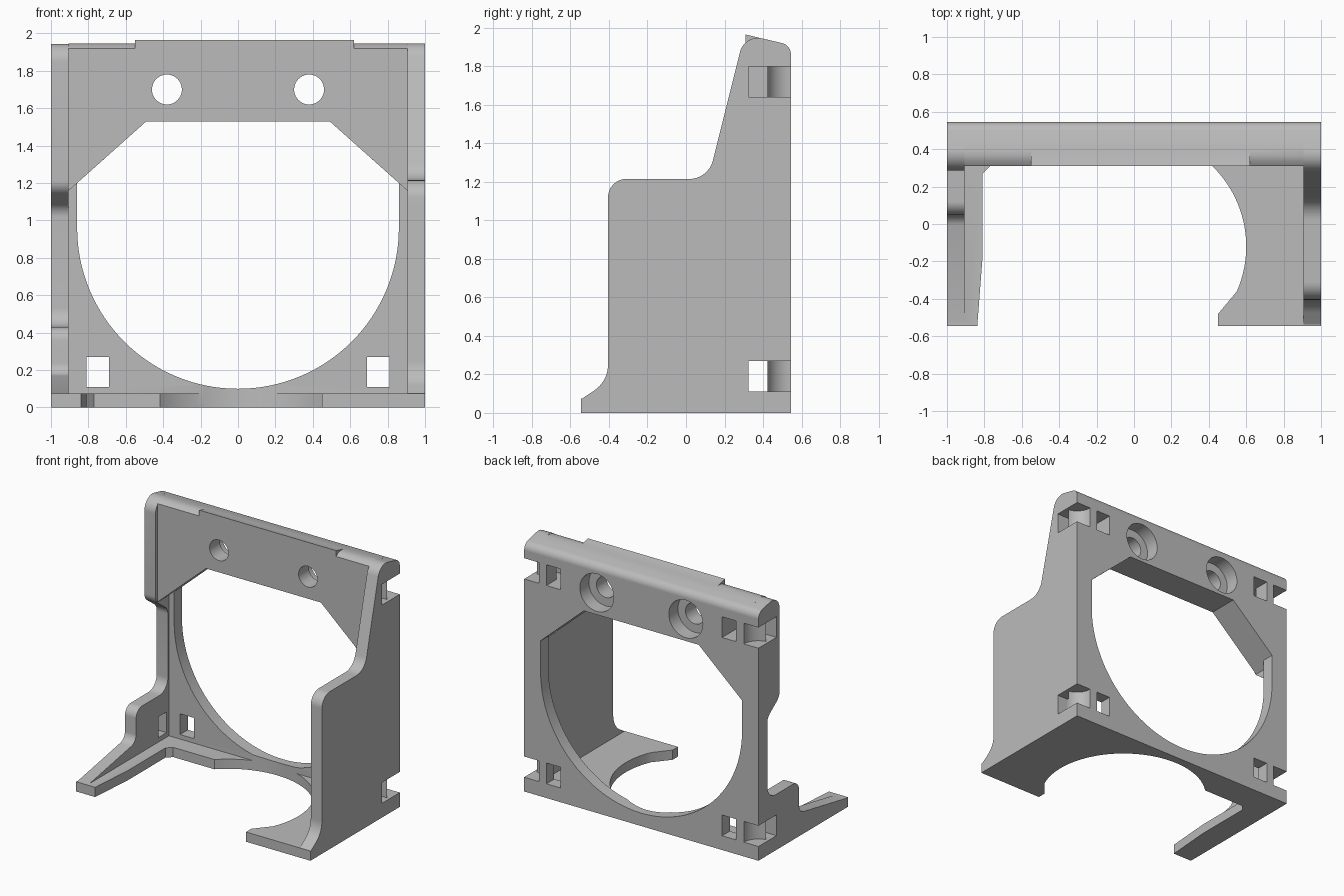
import bpy, bmesh, math
from mathutils import Vector

if "Cube" in bpy.data.objects:
    bpy.data.objects.remove(bpy.data.objects["Cube"], do_unlink=True)

grey = bpy.data.materials.new("plain_grey")
grey.use_nodes = True
grey.diffuse_color = (0.5, 0.5, 0.5, 1)
grey.node_tree.nodes["Principled BSDF"].inputs["Base Color"].default_value = (0.5, 0.5, 0.5, 1)

BACK, FRONT = 0.545, -0.545
PLATE = 0.45      # front of the thin back plate
HEAD = 0.31       # front of the thick header
WALL = 0.905      # inner side of the walls
FLOOR = 0.075


def rounded(points, steps=8):
    """Outline from (a, b, radius) corners."""
    out = []
    for i, (a, b, r) in enumerate(points):
        p = Vector((a, b))
        if r == 0:
            out.append((a, b))
            continue
        d1 = (Vector(points[i - 1][:2]) - p).normalized()
        d2 = (Vector(points[(i + 1) % len(points)][:2]) - p).normalized()
        half = d1.angle(d2) / 2
        centre = p + (d1 + d2).normalized() * (r / math.sin(half))
        v1 = p + d1 * (r / math.tan(half)) - centre
        v2 = p + d2 * (r / math.tan(half)) - centre
        for k in range(steps + 1):
            q = centre + v1.lerp(v2, k / steps).normalized() * r
            out.append((q.x, q.y))
    return out


def arc(cx, cy, r, start, end, steps):
    angles = [math.radians(start + (end - start) * k / steps) for k in range(steps + 1)]
    return [(cx + r * math.cos(t), cy + r * math.sin(t)) for t in angles]


def prism(name, outline, axis, lo, hi):
    """Extrude an outline along one axis; the other two axes keep their order."""
    def place(p, h):
        c = list(p)
        c.insert("xyz".index(axis), h)
        return c
    bm = bmesh.new()
    face = bm.faces.new([bm.verts.new(place(p, lo)) for p in outline])
    ext = bmesh.ops.extrude_face_region(bm, geom=[face])
    shift = Vector(place((0, 0), hi - lo))
    bmesh.ops.translate(bm, vec=shift, verts=[v for v in ext["geom"] if isinstance(v, bmesh.types.BMVert)])
    bmesh.ops.recalc_face_normals(bm, faces=bm.faces)
    mesh = bpy.data.meshes.new(name)
    bm.to_mesh(mesh)
    bm.free()
    mesh.materials.append(grey)
    obj = bpy.data.objects.new(name, mesh)
    bpy.context.collection.objects.link(obj)
    return obj


def box(name, x0, x1, y0, y1, z0, z1):
    return prism(name, [(x0, y0), (x1, y0), (x1, y1), (x0, y1)], "z", z0, z1)


def combine(target, tool, operation):
    mod = target.modifiers.new("combine", 'BOOLEAN')
    mod.operation = operation
    mod.solver = 'EXACT'
    mod.object = tool
    tool.hide_render = True
    bpy.context.view_layer.objects.active = target
    bpy.ops.object.modifier_apply(modifier=mod.name)
    bpy.data.objects.remove(tool, do_unlink=True)


def mirrored(half):
    return half + [(-a, b) for a, b in reversed(half)]


# Tall side wall on the left, with a sloped upper edge
back_edge = [(BACK, 1.91, 0.06), (BACK, 0, 0)]
left_wall = prism("left_wall", rounded([
    (FRONT, 0, 0), (FRONT, 0.07, 0), (-0.405, 0.165, 0.16), (-0.405, 1.215, 0.095),
    (0.116, 1.215, 0.125), (0.303, 1.966, 0.095)] + back_edge), "x", WALL, 1)

# Cut-away side wall on the right
right_wall = prism("right_wall", rounded([
    (FRONT, 0, 0), (FRONT, 0.07, 0), (0.05, 0.18, 0.07), (0.05, 0.43, 0.07),
    (0.437, 0.43, 0.1), (0.437, 1.06, 0.08), (0.287, 1.17, 0.08),
    (0.287, 1.969, 0.095)] + back_edge), "x", -1, -WALL)

# Thick header with its rounded top and angled underside
header = prism("header", rounded([
    (HEAD, 1, 0), (HEAD, 1.92, 0), (0.338, 1.939, 0), (0.365, 1.945, 0), (0.394, 1.945, 0),
    (BACK, 1.91, 0.06), (BACK, 1, 0)]), "x", -1, 1)
underside = mirrored([(WALL, 0.9), (WALL, 1.16), (0.49, 1.53)])
combine(header, prism("underside_cutter", underside, "y", 0.2, PLATE), 'DIFFERENCE')
for side in (-1, 1):
    # keep the header's ends flush with the inner faces of the walls
    ends = sorted((side * WALL, side * 1.1))
    combine(header, box("end_cutter", *ends, 0.2, PLATE, 0.9, 2.1), 'DIFFERENCE')

lip = prism("top_lip", [(HEAD, 1.88), (HEAD, 1.965), (0.4, 1.9435), (0.4, 1.88)], "x", -0.55, 0.62)
plate = box("back_plate", -1, 1, PLATE, BACK, 0, 1.2)
floor = box("floor", -1, 1, FRONT, BACK, 0, FLOOR)

# Join into one solid frame
frame = plate
for part in (floor, header, left_wall, right_wall, lip):
    combine(frame, part, 'UNION')
frame.name = frame.data.name = "mount_frame"

# Large round opening with angled upper corners
opening = arc(0, 0.96, 0.86, 180, 360, 64) + [(0.86, 1.2), (0.49, 1.53), (-0.49, 1.53), (-0.86, 1.2)]
combine(frame, prism("opening_cutter", opening, "y", 0.2, 0.7), 'DIFFERENCE')

# Floor cutout
cutout = [(0.45, -0.7), (0.45, -0.48)] + arc(0, -0.12, 0.6, -23.6, 134.2, 48)
cutout += [(-0.77, HEAD), (-0.81, 0.27), (-0.81, -0.18), (-0.85, -0.7)]
combine(frame, prism("floor_cutter", cutout, "z", -0.1, 0.2), 'DIFFERENCE')

for side in (-1, 1):
    # Counterbored bolt holes
    for radius, start in ((0.08, 0.2), (0.145, 0.435)):
        ring = arc(side * 0.38, 1.7, radius, 0, 360, 40)[:-1]
        combine(frame, prism("bolt_cutter", ring, "y", start, 0.7), 'DIFFERENCE')
    # Strap slots around each rear corner
    for z0, z1 in ((0.11, 0.27), (1.64, 1.8)):
        across = sorted((side * 0.69, side * 1.1))
        through = sorted((side * 0.69, side * 0.81))
        combine(frame, box("side_slot_cutter", *across, 0.325, 0.422, z0, z1), 'DIFFERENCE')
        combine(frame, box("back_slot_cutter", *through, 0.325, 0.7, z0, z1), 'DIFFERENCE')
        notch = arc(side, BACK, 0.125, 0, 360, 40)[:-1]
        combine(frame, prism("notch_cutter", notch, "z", z0, z1), 'DIFFERENCE')

bpy.ops.object.select_all(action='DESELECT')
frame.select_set(True)
bpy.context.view_layer.objects.active = frame
bpy.ops.object.shade_smooth_by_angle(angle=math.radians(25))
